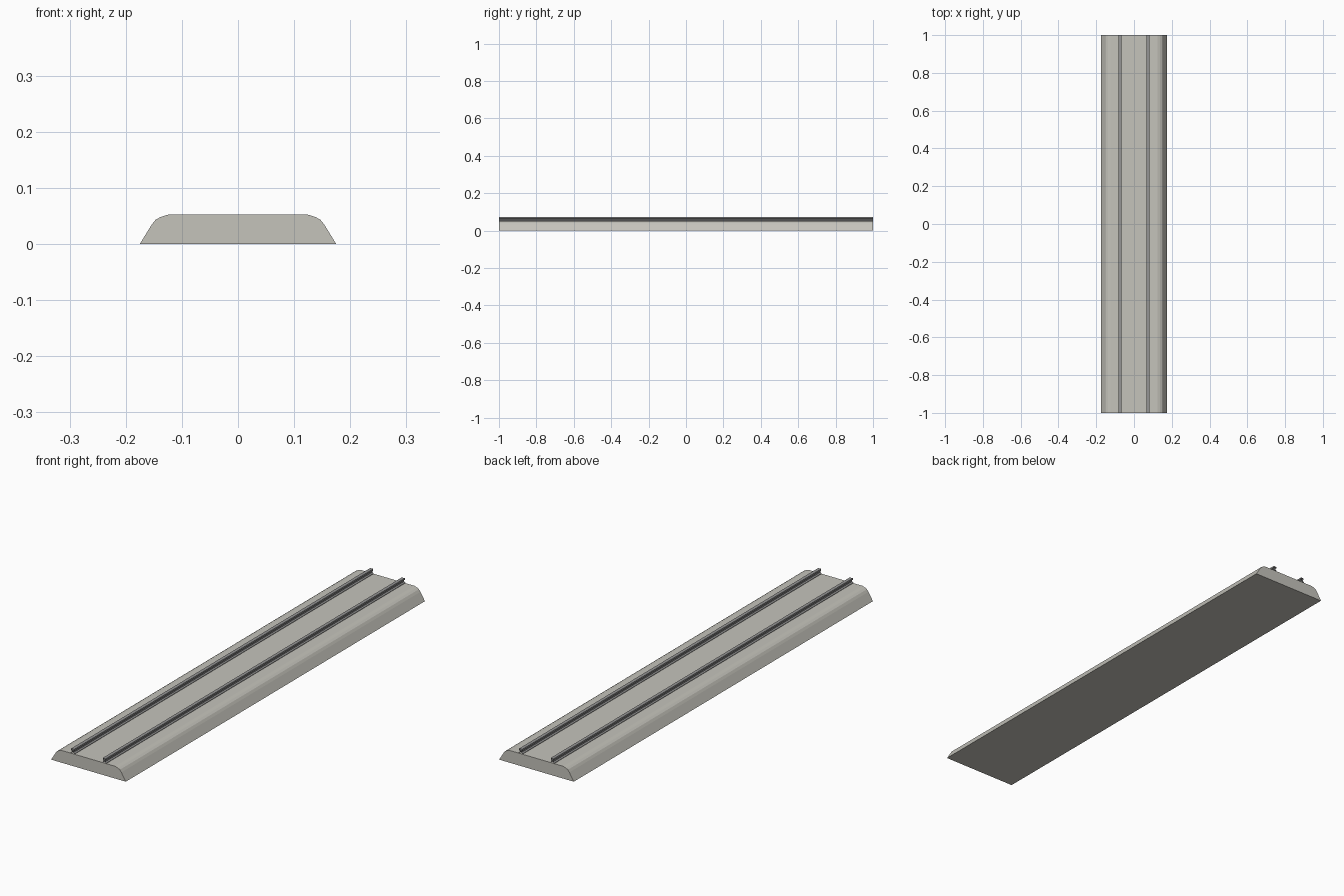
import bpy, bmesh

if "Cube" in bpy.data.objects:
    bpy.data.objects.remove(bpy.data.objects["Cube"])


def material(name, rgb):
    m = bpy.data.materials.new(name)
    m.diffuse_color = (*rgb, 1)
    m.use_nodes = True
    m.node_tree.nodes["Principled BSDF"].inputs["Base Color"].default_value = m.diffuse_color
    return m


def extrude_profile(name, profile, mat, caps):
    """Sweep a counter-clockwise (x, z) outline along the full track length."""
    bm = bmesh.new()
    front = [bm.verts.new((x, -1, z)) for x, z in profile]
    back = [bm.verts.new((x, 1, z)) for x, z in profile]
    n = len(profile)
    for i in range(n):
        j = (i + 1) % n
        bm.faces.new((front[i], front[j], back[j], back[i])).normal_flip()
    if caps:
        bm.faces.new(front)
        bm.faces.new(back[::-1])
    for f in bm.faces:
        # outward normals: the front cap faces -y for this winding
        f.normal_update()
        if not caps or abs(f.normal.y) < 0.5:
            f.smooth = False
    mesh = bpy.data.meshes.new(name)
    bm.to_mesh(mesh)
    bm.free()
    mesh.materials.append(mat)
    ob = bpy.data.objects.new(name, mesh)
    bpy.context.collection.objects.link(ob)
    return ob


def mirrored(right):
    return right + [(-x, z) for x, z in reversed(right)]


ballast = material("pale ballast grey", (0.56, 0.55, 0.50))
steel = material("rail steel grey", (0.30, 0.30, 0.30))

# Track bed with rounded shoulders
bed = mirrored([(0.175, 0), (0.154, 0.034), (0.147, 0.043),
                (0.138, 0.048), (0.125, 0.052)])
extrude_profile("track_bed", bed, ballast, True)

# Two rails: foot, web and head, open at the ends
rail = mirrored([(0.009, 0.052), (0.009, 0.054), (0.003, 0.057),
                 (0.003, 0.063), (0.007, 0.065), (0.007, 0.072)])
for side, cx in (("left", -0.074), ("right", 0.074)):
    extrude_profile(side + "_rail", [(x + cx, z) for x, z in rail], steel, False)
